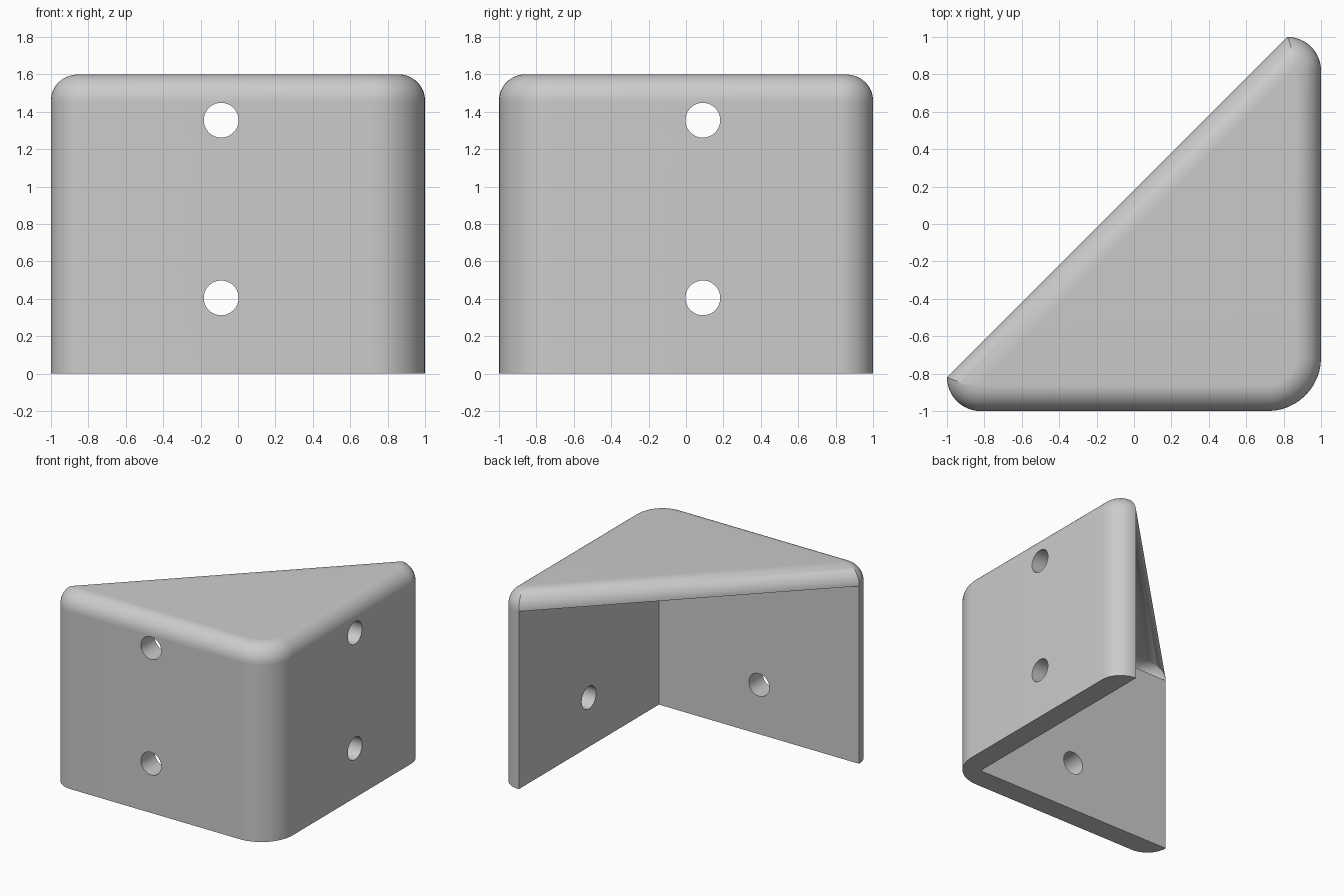
import bpy, bmesh
from math import sin, cos, pi, asin, sqrt, radians

if "Cube" in bpy.data.objects:
    bpy.data.objects.remove(bpy.data.objects["Cube"])

H = 1.6        # total height
T = 0.18       # wall thickness and wall-end radius
F = 0.14       # top thickness and top fillet radius
R = 0.285      # main corner radius
N = 12         # segments per arc


def arc(cx, cy, r, a0, a1):
    steps = [a0 + (a1 - a0) * i / N for i in range(N + 1)]
    return [(cx + r * cos(a), cy + r * sin(a)) for a in steps]


def outline(d):
    """Outer outline inset by d: wall end, main corner, mirrored wall end."""
    c, r = 1 - T, T - d
    start = 1.25 * pi - asin((T - d * sqrt(2)) / (sqrt(2) * r))
    end = arc(-c, -c, r, start, 1.5 * pi)
    corner = arc(1 - R, R - 1, R - d, 1.5 * pi, 2 * pi)
    return end + corner + [(-y, -x) for x, y in reversed(end)]


bm = bmesh.new()


def ring(d, z):
    return [bm.verts.new((x, y, z)) for x, y in outline(d)]


def skin(a, b, closed):
    n = len(a)
    for i in range(n if closed else n - 1):
        j = (i + 1) % n
        bm.faces.new((a[i], a[j], b[j], b[i]))


# outer walls
low, rim = ring(0, 0), ring(0, H - F)
skin(low, rim, False)

# rounded top on all three sides
prev = rim
for i in range(1, N + 1):
    a = pi / 2 * i / N
    cur = ring(F * (1 - cos(a)), H - F + F * sin(a))
    skin(prev, cur, True)
    prev = cur
bm.faces.new(prev)

# inner walls, ceiling and bottom edge
i0 = bm.verts.new((1 - T, T - 1, 0))
i1 = bm.verts.new((1 - T, T - 1, H - F))
bm.faces.new((low[0], i0, i1, rim[0]))
bm.faces.new((i0, low[-1], rim[-1], i1))
bm.faces.new([i1] + list(reversed(rim)))
bm.faces.new([i0] + list(reversed(low)))
bmesh.ops.recalc_face_normals(bm, faces=bm.faces)
mesh = bpy.data.meshes.new("corner_bracket")
bm.to_mesh(mesh)
bm.free()
bracket = bpy.data.objects.new("corner_bracket", mesh)
bpy.context.collection.objects.link(bracket)


# screw holes, two through each wall
def drill(loc, rot):
    bpy.ops.mesh.primitive_cylinder_add(vertices=48, radius=0.093, depth=0.6,
                                        location=loc, rotation=rot)
    cutter = bpy.context.object
    cutter.name = "hole_cutter"
    cutter.hide_render = True
    mod = bracket.modifiers.new("hole", 'BOOLEAN')
    mod.operation, mod.solver, mod.object = 'DIFFERENCE', 'EXACT', cutter
    bpy.context.view_layer.objects.active = bracket
    bpy.ops.object.modifier_apply(modifier=mod.name)
    bpy.data.objects.remove(cutter)


for z in (0.405, 1.355):
    drill((-0.09, -0.9, z), (pi / 2, 0, 0))
    drill((0.9, 0.09, z), (0, pi / 2, 0))

bpy.ops.object.select_all(action='DESELECT')
bracket.select_set(True)
bpy.context.view_layer.objects.active = bracket
bpy.ops.object.shade_smooth_by_angle(angle=radians(30))
